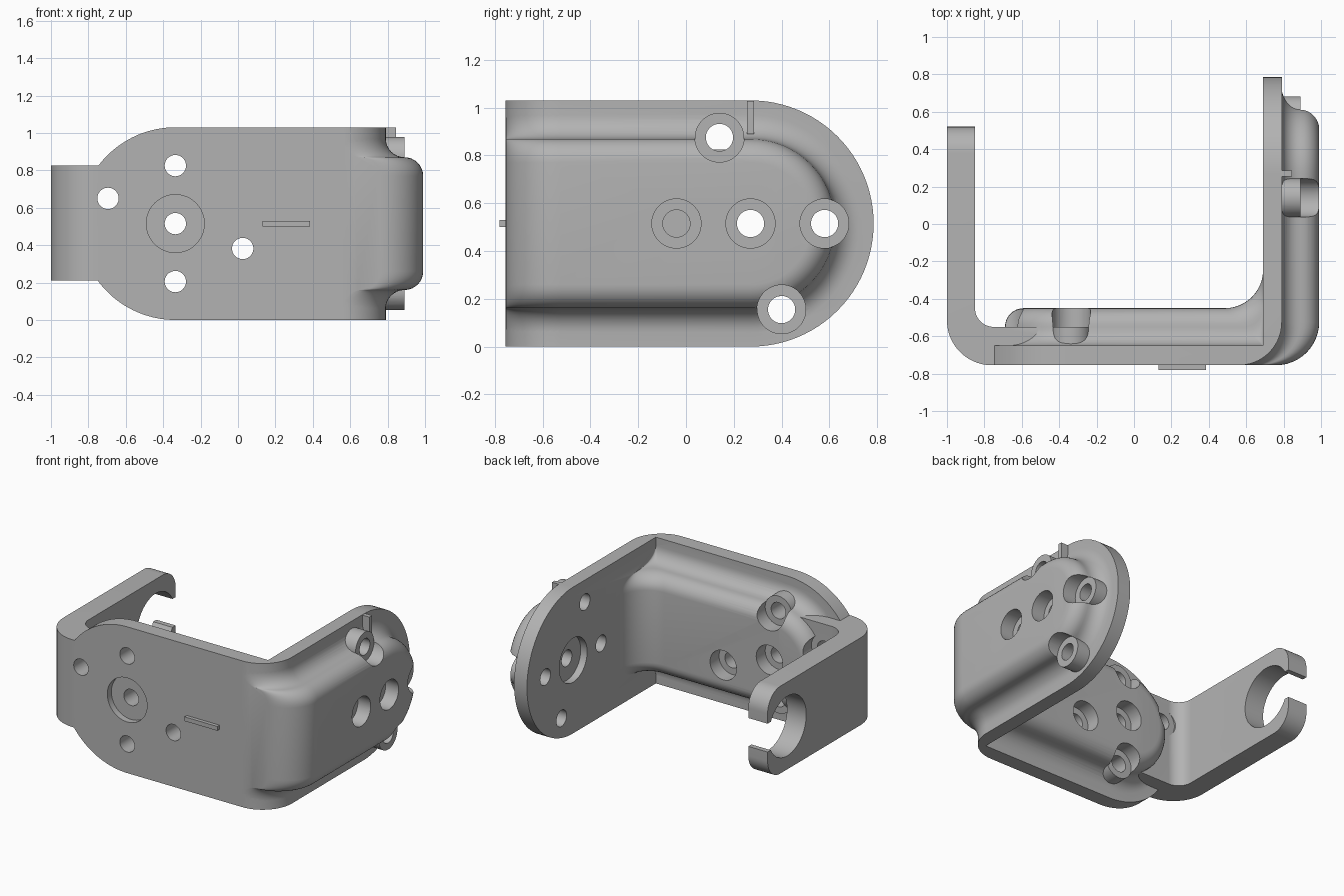
import bpy, bmesh, math
from mathutils import Vector

if "Cube" in bpy.data.objects:
    bpy.data.objects.remove(bpy.data.objects["Cube"])

grey = bpy.data.materials.new("bracket_grey")
grey.diffuse_color = (0.45, 0.45, 0.45, 1)
grey.use_nodes = True
grey.node_tree.nodes["Principled BSDF"].inputs["Base Color"].default_value = grey.diffuse_color
MID = 0.515                                   # height of the centre line


def make(name, bm):
    bmesh.ops.recalc_face_normals(bm, faces=bm.faces)
    me = bpy.data.meshes.new(name)
    bm.to_mesh(me)
    bm.free()
    ob = bpy.data.objects.new(name, me)
    bpy.context.collection.objects.link(ob)
    me.materials.append(grey)
    return ob


def place(axis, a, b, d):
    """Point with profile coordinates a, b and depth d along the axis."""
    return {'x': (d, a, b), 'y': (a, d, b), 'z': (a, b, d)}[axis]


def prism(name, pts, axis, lo, hi):
    bm = bmesh.new()
    f = bm.faces.new([bm.verts.new(place(axis, a, b, lo)) for a, b in pts])
    ext = bmesh.ops.extrude_face_region(bm, geom=[f])
    verts = [v for v in ext['geom'] if isinstance(v, bmesh.types.BMVert)]
    bmesh.ops.translate(bm, verts=verts, vec=Vector(place(axis, 0, 0, hi - lo)))
    return make(name, bm)


def arc(cx, cy, r, a0, a1, n=24):
    return [(cx + r * math.cos(math.radians(a0 + (a1 - a0) * i / n)),
             cy + r * math.sin(math.radians(a0 + (a1 - a0) * i / n))) for i in range(n + 1)]


def cylinder(axis, a, b, r, lo, hi):
    return prism("cylinder", arc(a, b, r, 0, 352.5, 47), axis, lo, hi)


def boolean(ob, other, op):
    m = ob.modifiers.new("bool", 'BOOLEAN')
    m.operation, m.solver, m.object = op, 'EXACT', other
    bpy.context.view_layer.objects.active = ob
    bpy.ops.object.modifier_apply(modifier=m.name)
    bpy.data.objects.remove(other)


def pad(name, bend, flat):
    """Raised stadium pad with an S-shaped flank that blends into the corner."""
    q = [math.pi / 2 * i / 8 for i in range(9)]
    levels = [(-0.04, 0.1)]
    levels += [(0.1 - 0.1 * math.cos(b), 0.1 - 0.1 * math.sin(b)) for b in q]
    levels += [(0.1 + 0.1 * math.sin(b), 0.1 * math.cos(b) - 0.1) for b in q[1:]]
    bm = bmesh.new()
    rows = []
    for h, d in levels:
        r = 0.355 + d
        side = [bend(h, 1 - i / 12) for i in range(13)]
        pts = [(x, y, MID - r) for x, y in side]
        pts += [(*flat(h, r * c), MID + r * s) for c, s in arc(0, 0, 1, -90, 90, 40)]
        pts += [(x, y, MID + r) for x, y in reversed(side)]
        rows.append([bm.verts.new(p) for p in pts])
    n = len(rows[0])
    for lo, hi in zip(rows, rows[1:]):
        for i in range(n - 1):
            bm.faces.new((lo[i], lo[i + 1], hi[i + 1], hi[i]))
    for row in (rows[0], rows[-1]):            # top and bottom strips
        for i in range(n // 2):
            loop = [row[i], row[i + 1], row[n - 2 - i], row[n - 1 - i]]
            loop = list(dict.fromkeys(loop))
            if len(loop) > 2:
                bm.faces.new(loop)
    bm.faces.new([r[0] for r in rows] + [r[-1] for r in reversed(rows)])
    return make(name, bm)


def outer_bend(h, t):
    a = t * math.pi / 2
    return 0.56 + h + 0.23 * math.cos(a), -0.525 - 0.23 * math.sin(a)


def inner_bend(h, t):
    r, a = max(h, 0) + 0.004, t * math.pi / 2
    return 0.69 - r + r * math.sin(a), -0.65 + h + r - r * math.cos(a)


# L-shaped sheet with a rounded bend and rounded ends
body = prism("bracket_body", [(-1, -0.65), (-1, -0.755)] + arc(0.56, -0.525, 0.23, -90, 0)
             + [(0.79, 0.9), (0.69, 0.9), (0.69, -0.65)], 'z', -0.1, 1.13)
front_outline = arc(-0.335, MID, MID, 90, 143) + arc(-0.335, MID, MID, 217, 270)
boolean(body, prism("trim", front_outline + [(1, 0), (1, 2 * MID)], 'y', -1, 1), 'INTERSECT')
boolean(body, prism("trim", arc(0.27, MID, MID, -90, 90, 48) + [(-1, 2 * MID), (-1, 0)],
                    'x', -1.2, 1.2), 'INTERSECT')

# Clamp arm: bent strip with an open round jaw at its end
arm = prism("clamp_arm", [(-0.85, 0.7), (-1, 0.7)] + arc(-0.76, -0.515, 0.24, 180, 270)
            + [(-0.4, -0.755), (-0.4, -0.55)] + arc(-0.75, -0.45, 0.1, 270, 180), 'z', 0.1, 0.95)
gap = math.degrees(math.asin(0.1 / 0.21))
jaw = [(-0.9, 0.21)] + arc(0.38, 0.35, 0.14, -90, 0, 12) + [(0.52, MID - 0.1)]
jaw += arc(0.3, MID, 0.21, 360 - gap, gap, 48) + [(0.52, MID + 0.1)]
jaw += arc(0.38, 0.685, 0.14, 0, 90, 12) + [(-0.9, 0.825)]
boolean(arm, prism("trim", jaw, 'x', -1.2, 0), 'INTERSECT')

# Join arm and pads to the sheet
boolean(body, pad("outer_pad", outer_bend, lambda h, u: (0.79 + h, 0.27 + u)), 'UNION')
boolean(body, pad("inner_pad", inner_bend, lambda h, u: (-0.335 - u, -0.65 + h)), 'UNION')
boolean(body, arm, 'UNION')

# Screw bosses, counterbores, holes and round recesses
side_holes = [(0.27, MID), (-0.04, MID), (0.58, MID), (0.14, 0.875), (0.4, 0.155)]
front_holes = [(-0.335, MID), (-0.335, 0.825), (-0.335, 0.205), (-0.695, 0.65), (0.025, 0.382)]
for axis, holes, root, floor, top, back in (('x', side_holes, 0.75, 0.89, 1.2, 0.6),
                                            ('y', front_holes, -0.70, -0.55, -0.3, -0.9)):
    for a, b in holes:
        boolean(body, cylinder(axis, a, b, 0.103, root, floor), 'UNION')
    for a, b in holes:
        boolean(body, cylinder(axis, a, b, 0.103, floor, top), 'DIFFERENCE')
        boolean(body, cylinder(axis, a, b, 0.057, back, top), 'DIFFERENCE')
    a, b = holes[0]
    boolean(body, cylinder(axis, a, b, 0.155, back, root - 0.01), 'DIFFERENCE')

# Small alignment ribs
prism("front_rib", [(0.13, 0.5), (0.385, 0.5), (0.385, 0.53), (0.13, 0.53)], 'y', -0.78, -0.74)
prism("side_rib", [(0.255, 0.89), (0.285, 0.89), (0.285, 1.028), (0.255, 1.028)], 'x', 0.77, 0.845)

for ob in bpy.context.collection.objects:
    ob.select_set(ob.name == "bracket_body")
bpy.context.view_layer.objects.active = body
bpy.ops.object.shade_smooth_by_angle(angle=math.radians(30))
